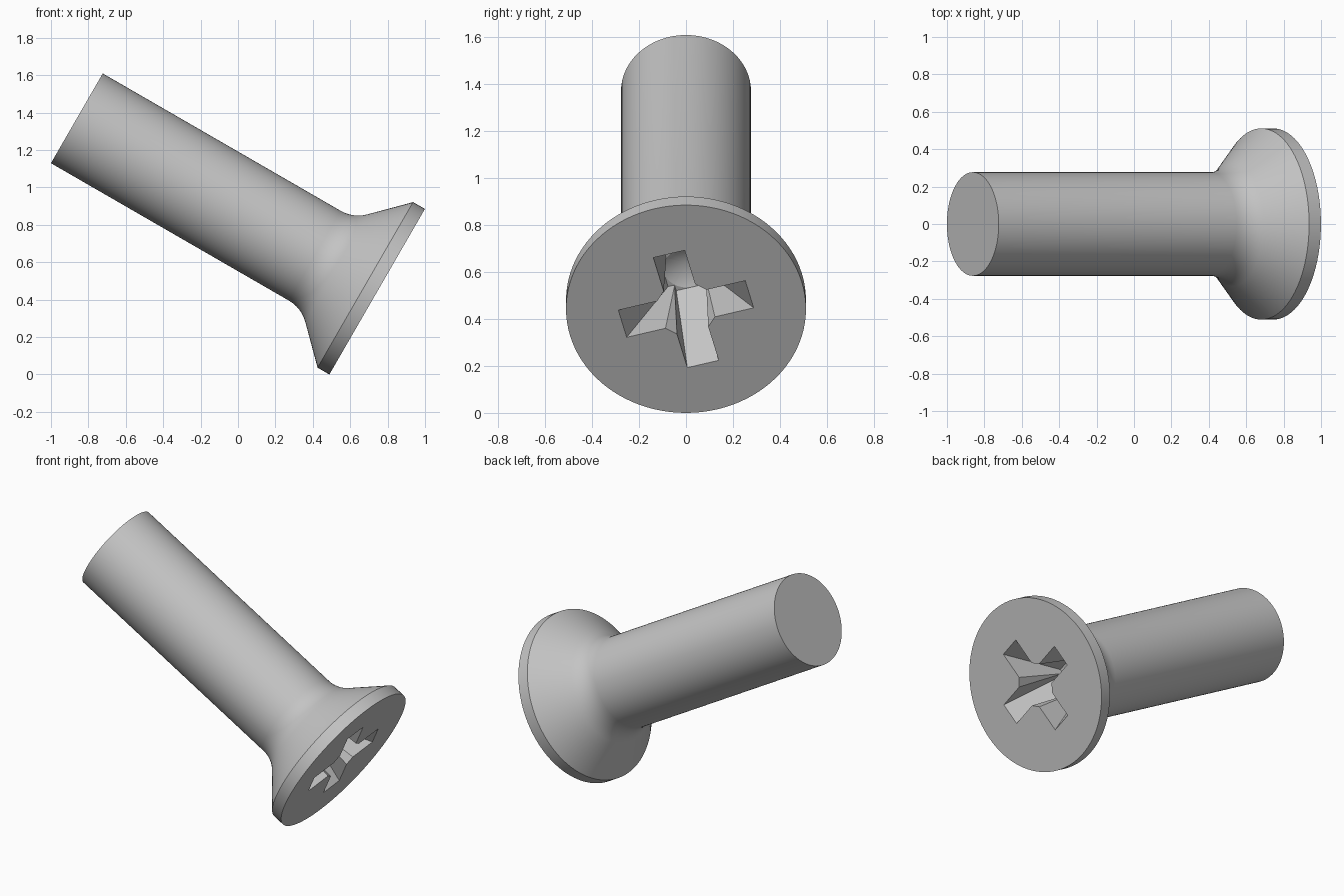
import bpy
import bmesh
from math import radians, sin, cos, tan, pi
from mathutils import Matrix, Vector

cube = bpy.data.objects.get("Cube")
if cube:
    bpy.data.objects.remove(cube, do_unlink=True)

HEAD_R, SHAFT_R, LENGTH, RIM = 0.511, 0.277, 1.854, 0.073
DEPTH, ARM_TOP, ARM_LOW, ARM_HALF = 0.35, 0.28, 0.0976, 0.069
OVER = 0.05                      # cutters start this far outside the head

# Tilted frame: local z runs from the head face to the shaft end
FRAME = Matrix.Translation((0.744, 0, 0.4425)) @ Matrix.Rotation(radians(-60), 4, 'Y')

steel = bpy.data.materials.new("grey steel")
steel.use_nodes = True
colour = (0.55, 0.55, 0.55, 1)
steel.diffuse_color = colour
steel.node_tree.nodes["Principled BSDF"].inputs["Base Color"].default_value = colour


def make_object(name, bm, matrix):
    bmesh.ops.recalc_face_normals(bm, faces=bm.faces)
    mesh = bpy.data.meshes.new(name)
    bm.to_mesh(mesh)
    bm.free()
    mesh.materials.append(steel)
    obj = bpy.data.objects.new(name, mesh)
    obj.matrix_world = matrix
    bpy.context.collection.objects.link(obj)
    return obj


def lathe(name, profile, segments, matrix, turn=0.0):
    """Revolve (radius, height) points about z and cap open ends."""
    bm = bmesh.new()
    verts = [bm.verts.new((r * cos(turn), r * sin(turn), z)) for r, z in profile]
    edges = [bm.edges.new(pair) for pair in zip(verts, verts[1:])]
    bmesh.ops.spin(bm, geom=verts + edges, cent=(0, 0, 0), axis=(0, 0, 1),
                   angle=2 * pi, steps=segments)
    bmesh.ops.remove_doubles(bm, verts=bm.verts, dist=1e-5)
    bmesh.ops.holes_fill(bm, edges=[e for e in bm.edges if e.is_boundary], sides=0)
    return make_object(name, bm, matrix)


def arm_cutter(name, angle):
    """Slot with straight sides and ends that slope in towards the bottom."""
    bm = bmesh.new()
    bmesh.ops.create_cube(bm, size=2)
    slope = (ARM_TOP - ARM_LOW) / DEPTH
    for v in bm.verts:
        z = DEPTH if v.co.z > 0 else -OVER
        v.co = Vector((v.co.x * (ARM_TOP - slope * z), v.co.y * ARM_HALF, z))
    return make_object(name, bm, FRAME @ Matrix.Rotation(radians(angle), 4, 'Z'))


# Body: rim, 45 degree countersink, fillet, shaft
tangent = 0.078
fillet_r = tangent / tan(radians(22.5))
corner = RIM + HEAD_R - SHAFT_R
profile = [(HEAD_R, 0), (HEAD_R, RIM)]
for i in range(7):
    a = radians(45) * (1 - i / 6)
    profile.append((SHAFT_R + fillet_r * (1 - cos(a)), corner + tangent - fillet_r * sin(a)))
profile.append((SHAFT_R, LENGTH))
screw = lathe("screw_body", profile, 96, FRAME)

# Cross recess: two tapered slots, a chamfered core and a conical bottom
TURN = -15
recess = FRAME @ Matrix.Rotation(radians(TURN), 4, 'Z')
to_corner = 1 / cos(pi / 8)
cutters = [
    arm_cutter("slot_cutter_a", TURN),
    arm_cutter("slot_cutter_b", TURN + 90),
    lathe("core_cutter", [(0.130 * to_corner, -OVER), (0.097 * to_corner, DEPTH)],
          8, recess, pi / 8),
    lathe("tip_cutter", [(0.096, DEPTH - 0.01), (0.096, DEPTH), (0, DEPTH + 0.045)],
          32, recess),
]

bpy.ops.object.select_all(action='DESELECT')
bpy.context.view_layer.objects.active = screw
screw.select_set(True)
for cutter in cutters:
    cutter.hide_render = True
    cut = screw.modifiers.new(cutter.name, 'BOOLEAN')
    cut.operation = 'DIFFERENCE'
    cut.solver = 'EXACT'
    cut.object = cutter
    bpy.ops.object.modifier_apply(modifier=cut.name)
    bpy.data.objects.remove(cutter, do_unlink=True)

bpy.ops.object.shade_smooth_by_angle(angle=radians(25))
